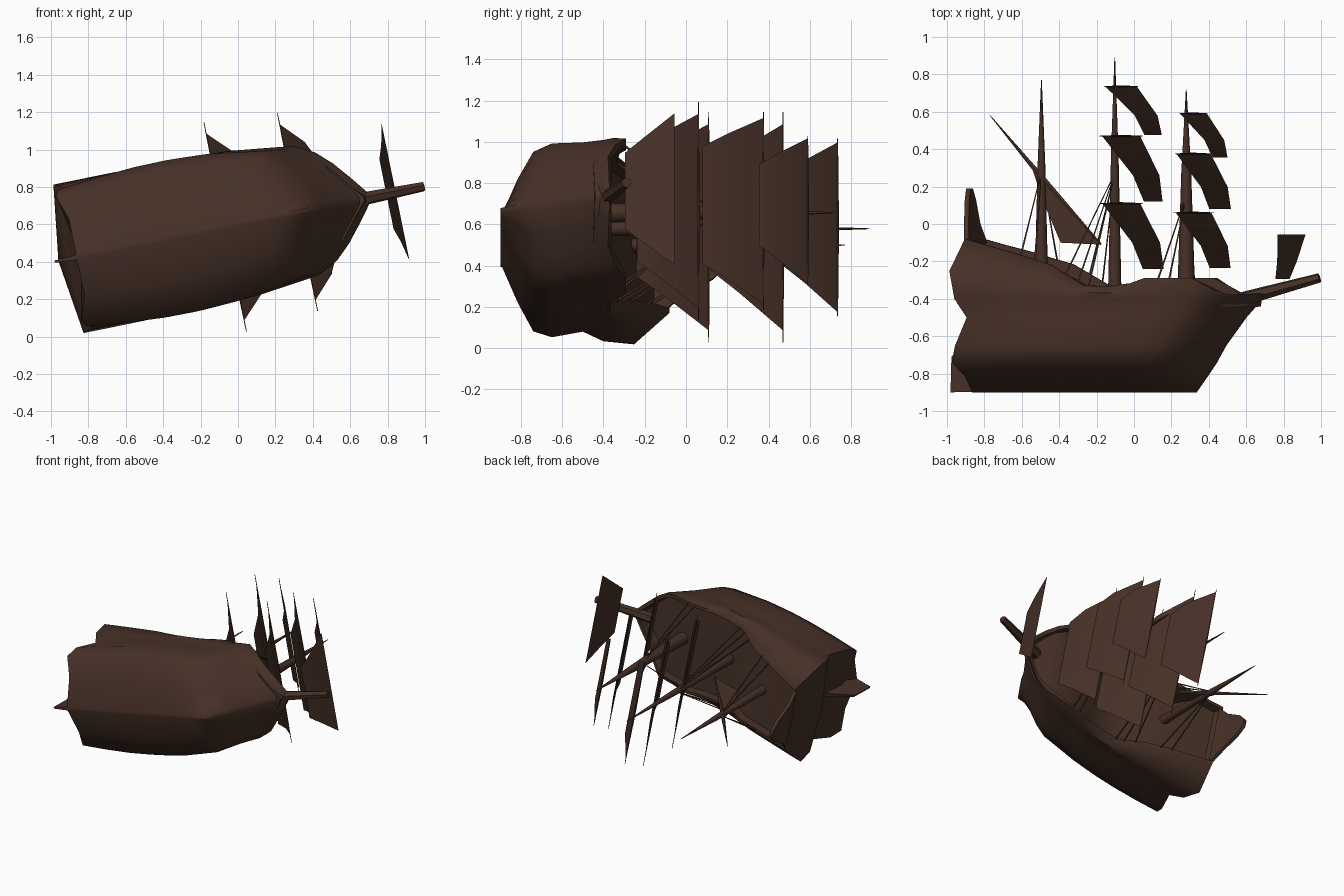
import bpy, bmesh, math
from mathutils import Vector

if "Cube" in bpy.data.objects:
    bpy.data.objects.remove(bpy.data.objects["Cube"])

YAW = math.radians(11.5)
CA, SA = math.cos(YAW), math.sin(YAW)

wood = bpy.data.materials.new("dark_brown")
wood.diffuse_color = (0.062, 0.030, 0.020, 1)
wood.use_nodes = True
wood.node_tree.nodes["Principled BSDF"].inputs["Base Color"].default_value = wood.diffuse_color


def P(u, v, h):
    """Ship coordinates (along keel, sideways, height) to world; ship height is +y."""
    return Vector((u * CA - v * SA, h, 0.60 + u * SA + v * CA))


def interp(table, x):
    if x <= table[0][0]:
        return table[0][1]
    for (a, fa), (b, fb) in zip(table, table[1:]):
        if x <= b:
            return fa + (fb - fa) * (x - a) / (b - a)
    return table[-1][1]


def make(name, verts, faces, closed=True):
    bm = bmesh.new()
    vs = [bm.verts.new(p) for p in verts]
    for f in faces:
        bm.faces.new([vs[i] for i in f])
    if closed:
        bmesh.ops.recalc_face_normals(bm, faces=bm.faces)
    me = bpy.data.meshes.new(name)
    bm.to_mesh(me)
    bm.free()
    ob = bpy.data.objects.new(name, me)
    bpy.context.collection.objects.link(ob)
    me.materials.append(wood)
    return ob


def spar(name, sections, n=8):
    """Tapered round bar through [(point, radius), ...]."""
    d = (sections[-1][0] - sections[0][0]).normalized()
    a = d.orthogonal().normalized()
    b = d.cross(a)
    verts, faces = [], []
    for p, r in sections:
        for i in range(n):
            t = math.tau * i / n
            verts.append(p + (a * math.cos(t) + b * math.sin(t)) * r)
    for k in range(len(sections) - 1):
        for i in range(n):
            j = (i + 1) % n
            faces.append((k * n + i, k * n + j, (k + 1) * n + j, (k + 1) * n + i))
    faces.append(tuple(range(n)))
    faces.append(tuple(range(len(verts) - n, len(verts))))
    return make(name, verts, faces)


# Hull: rows from keel to rail, each with its own stern and stem position
SHEER = [(-0.9, -0.07), (-0.8, -0.1), (-0.42, -0.2), (-0.2, -0.33), (0.02, -0.335),
         (0.1, -0.29), (0.42, -0.29), (0.52, -0.38), (0.72, -0.37)]
PLAN = [(0, .91), (.14, .96), (.36, 1.01), (.57, .98), (.71, .91), (.79, .87),
        (.87, .69), (.94, .36), (1, .05)]
# rail half width: the sides lean inwards, most of all at the stern
RAIL = [(-.87, .26), (-.55, .30), (-.2, .35), (.1, .37), (.3, .345)]
# height, half width, stern u, stem u, stern centre-line offset
LOW = [(-.90, .012, -.88, .34, 0), (-.815, .23, -.88, .40, .04),
       (-.74, .375, -.925, .45, .07), (-.65, .412, -.90, .50, .05), (-.5, .395, -.84, .61, 0)]
# fraction from -0.40 to the rail, half width, stern u, stem u, inset, drop, centre offset
HIGH = [(0, .395, -.90, .70, 0, 0, -.03), (.45, .405, -.925, .715, 0, 0, -.055),
        (1, .40, -.87, .72, 0, 0, -.02), (1, .40, -.86, .70, .025, 0, 0),
        (1, .40, -.85, .69, .025, .07, 0)]
STATIONS = [0, .07, .15, .3, .42, .5, .58, .63, .71, .79, .85, .9, .95, 1]


def half_section(t):
    pts = []
    f = interp(PLAN, t)
    for h, w, us, ub, c in LOW:
        pts.append((us + (ub - us) * t, w if w < .05 else max(.014, w * f), h))
    if t < .2:
        f = 1.0
    for k, w, us, ub, inset, drop, c in HIGH:
        u = us + (ub - us) * t
        v = w * f
        if k == 1:
            v = min(v, interp(RAIL, u))
        h = -.40 + k * (interp(SHEER, u) + .40) - drop
        pts.append((u, max(.01, v - inset), h))
    return pts


verts, faces = [], []
R = len(LOW) + len(HIGH)
for t in STATIONS:
    half = half_section(t)
    verts += [P(u, v, h) for u, v, h in half]
    verts += [P(u, -v, h) for u, v, h in reversed(half)]
N = 2 * R
for s in range(len(STATIONS) - 1):
    for i in range(N):
        j = (i + 1) % N
        faces.append((s * N + i, s * N + j, (s + 1) * N + j, (s + 1) * N + i))
# flat stem closing, and a stern closing shaped along its centre line
base = (len(STATIONS) - 1) * N
for i in range(R - 1):
    faces.append((base + i, base + i + 1, base + N - 2 - i, base + N - 1 - i))
C = len(verts)
for row, (u, v, h) in zip(LOW + HIGH, half_section(0)):
    verts.append(P(u + row[-1], 0, h))
for i in range(R - 1):
    faces.append((i, i + 1, C + i + 1, C + i))
    faces.append((N - 1 - i, N - 2 - i, C + i + 1, C + i))
faces.append((0, C, N - 1))
faces.append((R - 1, C + R - 1, R))
make("hull", verts, faces)

# Rudder fin behind the keel
verts = [P(u, v * w, h) for v in (-1, 1) for u, h, w in
         ((-1.0, -.90, .006), (-.995, -.71, .006), (-.82, -.52, .02), (-.80, -.895, .02))]
make("rudder", verts, [(0, 1, 2, 3), (4, 5, 6, 7)] +
     [(i, (i + 1) % 4, (i + 1) % 4 + 4, i + 4) for i in range(4)])

# Raised stern board, tapering upwards
board = [(-.865, .25, -.1), (-.885, .16, .0), (-.895, .09, .13), (-.90, .03, .19)]
verts = []
for u, w, h in board:
    verts += [P(u - .01, -w, h), P(u - .01, w, h), P(u + .015, w, h), P(u + .015, -w, h)]
faces = [(0, 1, 2, 3), (12, 13, 14, 15)]
for k in range(3):
    for i in range(4):
        j = (i + 1) % 4
        faces.append((4 * k + i, 4 * k + j, 4 * k + 4 + j, 4 * k + 4 + i))
make("stern_board", verts, faces)

# Bowsprit growing out of the stem
spar("bowsprit", [(P(.58, 0, -.405), .04), (P(.70, 0, -.372), .036), (P(1.012, 0, -.288), .026)], 6)

# Masts: name, u, foot, top, radius
for name, u, foot, top, r in (("mizzen_mast", -.505, -.35, .77, .037),
                              ("main_mast", -.105, -.42, .89, .037),
                              ("fore_mast", .285, -.38, .72, .048)):
    mid = foot + (top - foot) * .6
    spar(name, [(P(u, 0, foot), r), (P(u, 0, mid), r * .55), (P(u, 0, top), .002)])


def sail(name, u, top, bottom, w_top, w_bottom, push, bend=.78):
    """Square sail with one fold that swings forward towards its narrower foot."""
    verts = []
    for t, d in ((0, 0), (.6, bend), (1, 1)):
        w = w_top + (w_bottom - w_top) * t
        h = top + (bottom - top) * t
        verts += [P(u + push * d, -w, h), P(u + push * d, w, h)]
    make(name, verts, [(0, 1, 3, 2), (2, 3, 5, 4)], False)


# Square sails with their yards
SAILS = [("main", -.07, [(.11, -.24, .51, .28, .57), (.47, .12, .51, .25, .57), (.735, .475, .42, .23, .44)], .175),
         ("fore", .325, [(.06, -.235, .48, .28, .54), (.375, .08, .46, .29, .49), (.59, .355, .36, .20, .37)], .145)]
for mast, u, rows, push in SAILS:
    for label, (top, bottom, wt, wb, yard) in zip(("lower", "middle", "upper"), rows):
        sail(f"{mast}_{label}_sail", u, top, bottom, wt, wb, push)
        spar(f"{mast}_{label}_yard", [(P(u, -yard, top), .002), (P(u, 0, top), .007),
                                      (P(u, yard, top), .002)], 6)
sail("bowsprit_sail", .86, -.055, -.295, .375, .19, -.05, .5)

# Slanting sail and yard on the rear mast
spar("slanting_yard", [(P(-.785, 0, .58), .002), (P(-.5, 0, .245), .016), (P(-.18, 0, -.11), .006)], 6)
make("slanting_sail", [P(-.56, 0, .31), P(-.18, 0, -.11), P(-.40, 0, -.10), P(-.50, 0, .13)],
     [(0, 1, 2, 3)], False)

# Rigging lines from each mast down to both rails
for name, u, top, feet in (("mizzen", -.505, .28, (-.56, -.48)),
                           ("main", -.105, .27, (-.31, -.24, -.18)),
                           ("fore", .285, .15, (.20, .26))):
    for side in (-1, 1):
        for foot in feet:
            end = P(foot, side * (interp(RAIL, foot) - .01), interp(SHEER, foot) - .01)
            spar(f"{name}_shroud", [(end, .006), (P(u, 0, top), .003)], 4)

for ob in bpy.context.scene.objects:
    ob.select_set(True)
    bpy.context.view_layer.objects.active = ob
bpy.ops.object.shade_smooth_by_angle(angle=math.radians(55))
